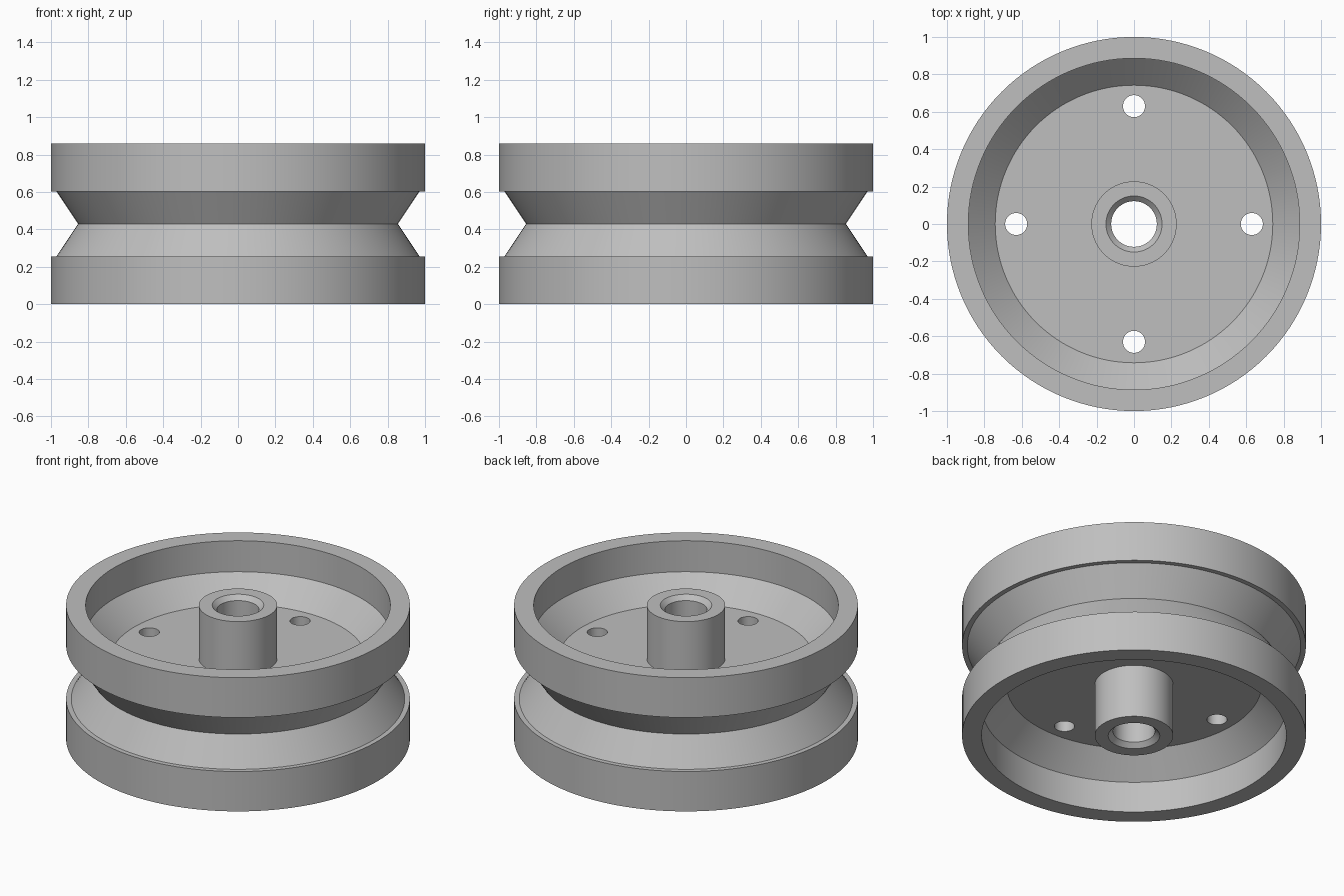
import bpy, bmesh, math
from mathutils import Matrix, Vector

cube = bpy.data.objects.get("Cube")
if cube:
    bpy.data.objects.remove(cube, do_unlink=True)

HEIGHT = 0.858
MID = HEIGHT / 2
SEGMENTS = 128

# Plain metal finish
metal = bpy.data.materials.new("grey_metal")
metal.use_nodes = True
grey = (0.52, 0.52, 0.52, 1)
metal.diffuse_color = grey
metal.node_tree.nodes["Principled BSDF"].inputs["Base Color"].default_value = grey


def add_object(name, bm):
    bmesh.ops.recalc_face_normals(bm, faces=bm.faces)
    mesh = bpy.data.meshes.new(name)
    bm.to_mesh(mesh)
    bm.free()
    mesh.materials.append(metal)
    obj = bpy.data.objects.new(name, mesh)
    bpy.context.collection.objects.link(obj)
    return obj


# Upper half of the section as (radius, height above the middle), from bore to groove
half = [(0.122, MID - 0.028), (0.15, MID), (0.228, MID),   # chamfered hub
        (0.228, 0.087), (0.742, 0.087),                    # web
        (0.886, 0.23), (0.886, MID), (1, MID),             # dished rim
        (1, 0.173), (0.97, 0.173), (0.855, 0)]             # belt groove
section = half + [(r, -h) for r, h in reversed(half[:-1])]

# Revolve the section into the wheel
bm = bmesh.new()
rings = []
for i in range(SEGMENTS):
    turn = Matrix.Rotation(math.tau * i / SEGMENTS, 3, 'Z')
    rings.append([bm.verts.new(turn @ Vector((r, 0, MID + h))) for r, h in section])
for i, ring in enumerate(rings):
    after = rings[(i + 1) % SEGMENTS]
    for j in range(len(section)):
        k = (j + 1) % len(section)
        bm.faces.new((ring[j], after[j], after[k], ring[k]))
wheel = add_object("pulley_wheel", bm)

# Four bolt holes through the web
bm = bmesh.new()
for i in range(4):
    place = Matrix.Rotation(math.tau * i / 4, 4, 'Z') @ Matrix.Translation((0.63, 0, MID))
    bmesh.ops.create_cone(bm, cap_ends=True, segments=40, radius1=0.059,
                          radius2=0.059, depth=0.4, matrix=place)
cutter = add_object("bolt_hole_cutter", bm)
cutter.hide_render = True

drill = wheel.modifiers.new("bolt_holes", 'BOOLEAN')
drill.operation = 'DIFFERENCE'
drill.solver = 'EXACT'
drill.object = cutter

for obj in bpy.context.selected_objects:
    obj.select_set(False)
wheel.select_set(True)
bpy.context.view_layer.objects.active = wheel
bpy.ops.object.modifier_apply(modifier=drill.name)
bpy.data.objects.remove(cutter, do_unlink=True)
bpy.ops.object.shade_smooth_by_angle(angle=math.radians(25))
